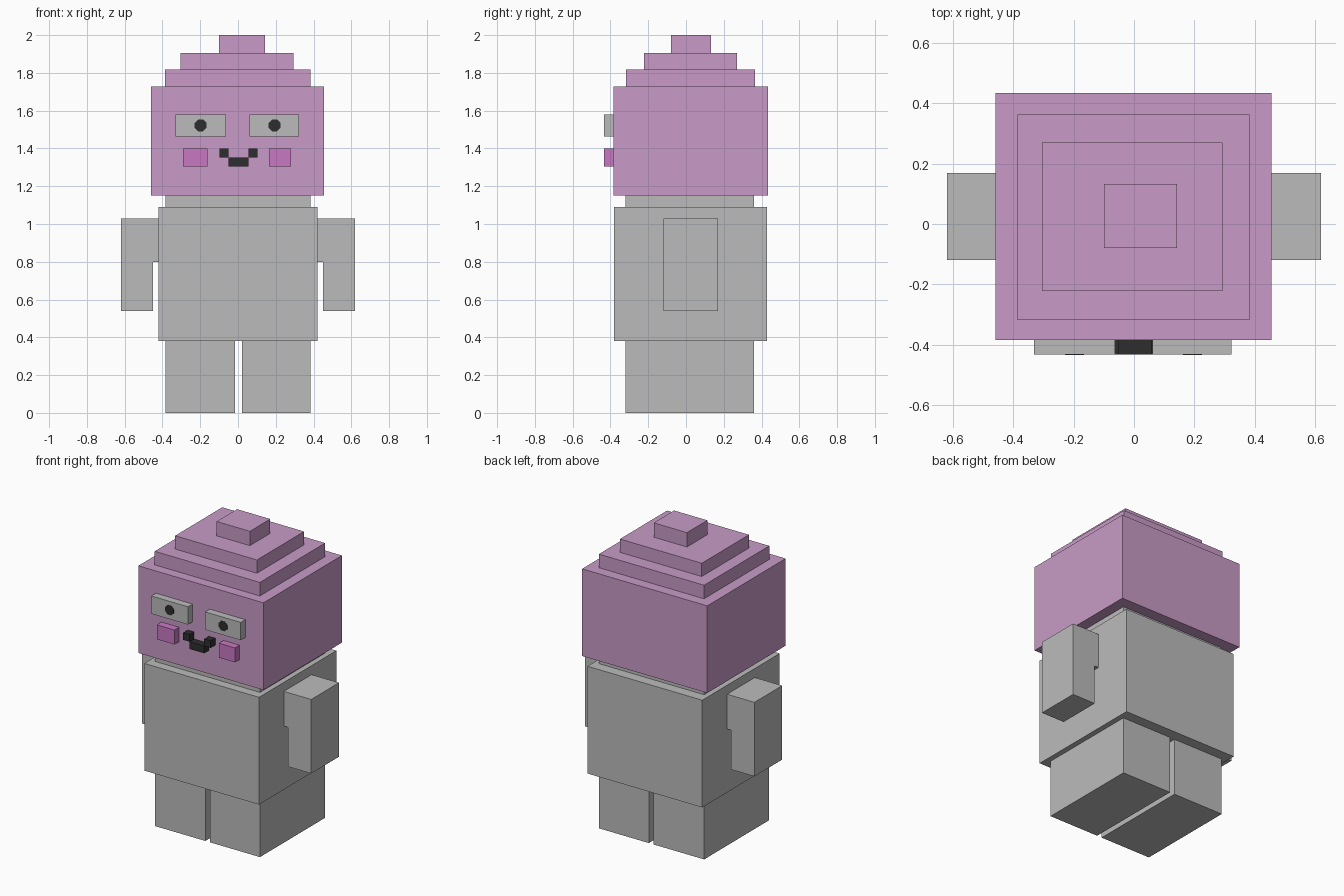
import bpy
import bmesh
import math
from mathutils import Matrix

cube = bpy.data.objects.get("Cube")
if cube:
    bpy.data.objects.remove(cube, do_unlink=True)


def material(name, r, g, b):
    mat = bpy.data.materials.new(name)
    mat.use_nodes = True
    mat.diffuse_color = (r, g, b, 1)
    mat.node_tree.nodes["Principled BSDF"].inputs["Base Color"].default_value = (r, g, b, 1)
    return mat


grey = material("light grey", 0.5, 0.5, 0.5)
pink = material("soft pink", 0.58, 0.33, 0.57)
magenta = material("cheek magenta", 0.58, 0.19, 0.54)
black = material("near black", 0.026, 0.026, 0.026)


def finish(name, bm, mat):
    bmesh.ops.recalc_face_normals(bm, faces=bm.faces)
    mesh = bpy.data.meshes.new(name)
    bm.to_mesh(mesh)
    bm.free()
    mesh.materials.append(mat)
    obj = bpy.data.objects.new(name, mesh)
    bpy.context.collection.objects.link(obj)
    return obj


def box(name, xs, ys, zs, mat):
    """Box from its (min, max) range on each axis."""
    bm = bmesh.new()
    bmesh.ops.create_cube(bm, size=1)
    spans = (xs, ys, zs)
    size = [hi - lo for lo, hi in spans]
    mid = [(hi + lo) / 2 for lo, hi in spans]
    bmesh.ops.scale(bm, vec=size, verts=bm.verts)
    bmesh.ops.translate(bm, vec=mid, verts=bm.verts)
    return finish(name, bm, mat)


def prism(name, profile, ys, mat):
    """Extrude an x-z outline along y."""
    bm = bmesh.new()
    face = bm.faces.new([bm.verts.new((x, ys[0], z)) for x, z in profile])
    grown = bmesh.ops.extrude_face_region(bm, geom=[face])["geom"]
    verts = [v for v in grown if isinstance(v, bmesh.types.BMVert)]
    bmesh.ops.translate(bm, vec=(0, ys[1] - ys[0], 0), verts=verts)
    return finish(name, bm, mat)


# Torso, neck and legs
inner_y = (-0.32, 0.36)
box("torso", (-0.42, 0.42), (-0.38, 0.43), (0.38, 1.09), grey)
box("neck", (-0.385, 0.385), inner_y, (1.09, 1.15), grey)
box("right_leg", (-0.385, -0.015), inner_y, (0, 0.38), grey)
box("left_leg", (0.02, 0.385), inner_y, (0, 0.38), grey)

# Arms with a shoulder step against the torso
arm = [(0.42, 0.8), (0.45, 0.8), (0.45, 0.54), (0.62, 0.54), (0.62, 1.03), (0.42, 1.03)]
for side, s in (("left", 1), ("right", -1)):
    prism(side + "_arm", [(s * x, z) for x, z in arm], (-0.12, 0.17), grey)

# Head and stepped crown
box("head", (-0.46, 0.456), (-0.385, 0.435), (1.15, 1.727), pink)
box("crown_lower", (-0.387, 0.383), (-0.318, 0.364), (1.727, 1.817), pink)
box("crown_middle", (-0.305, 0.294), (-0.222, 0.271), (1.817, 1.905), pink)
box("crown_top", (-0.1, 0.143), (-0.08, 0.133), (1.905, 2), pink)

# Raised face features
face_y = (-0.433, -0.385)
for side, eye, cheek, corner, pupil in (
        ("right", (-0.332, -0.063), (-0.291, -0.162), (-0.098, -0.051), -0.198),
        ("left", (0.062, 0.323), (0.163, 0.281), (0.056, 0.103), 0.194)):
    box(side + "_eye", eye, face_y, (1.462, 1.58), grey)
    box(side + "_cheek", cheek, face_y, (1.304, 1.4), magenta)
    box(side + "_mouth_corner", corner, face_y, (1.352, 1.399), black)
    # Octagonal pupil plate
    bm = bmesh.new()
    bmesh.ops.create_cone(bm, cap_ends=True, segments=8, radius1=0.034, radius2=0.034, depth=0.004,
                          matrix=Matrix.Translation((pupil, face_y[0], 1.522))
                          @ Matrix.Rotation(math.pi / 2, 4, "X")
                          @ Matrix.Rotation(math.pi / 8, 4, "Z"))
    finish(side + "_pupil", bm, black)
box("mouth", (-0.051, 0.056), face_y, (1.304, 1.352), black)
